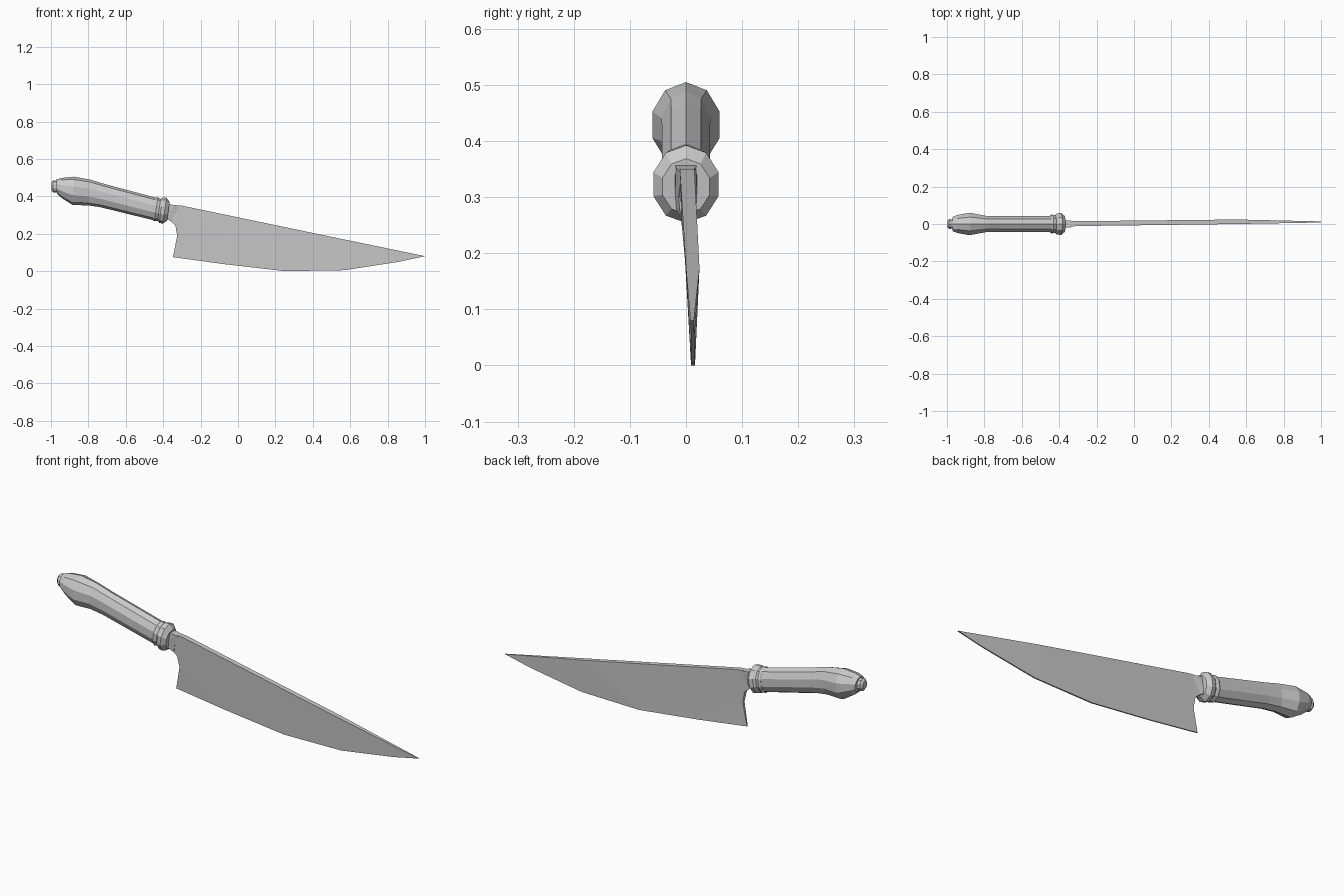
import bpy, bmesh
from math import sin, cos, pi

SIDES = 10


def finish(name, bm):
    bmesh.ops.recalc_face_normals(bm, faces=bm.faces)
    me = bpy.data.meshes.new(name)
    bm.to_mesh(me)
    bm.free()
    ob = bpy.data.objects.new(name, me)
    bpy.context.collection.objects.link(ob)
    return ob


def loft(name, sections):
    """Skin ten-sided rings given as (x, z, radius_z, radius_y, tilt)."""
    bm = bmesh.new()
    rings = []
    for x, z, rz, ry, t in sections:
        ring = []
        for i in range(SIDES):
            a = 2 * pi * i / SIDES
            up = rz * cos(a)
            ring.append(bm.verts.new((x + up * sin(t), ry * sin(a), z + up * cos(t))))
        rings.append(ring)
    for a, b in zip(rings, rings[1:]):
        for i in range(SIDES):
            j = (i + 1) % SIDES
            bm.faces.new((a[i], a[j], b[j], b[i]))
    bm.faces.new(rings[0])
    bm.faces.new(rings[-1])
    return finish(name, bm)


def plate(name, outline):
    """Close a side outline given as (x, z, centre_y, half_thickness)."""
    bm = bmesh.new()
    front = [bm.verts.new((x, c - h, z)) for x, z, c, h in outline]
    back = [bm.verts.new((x, c + h, z)) for x, z, c, h in outline]
    n = len(outline)
    sides = [bm.faces.new(front), bm.faces.new(back[::-1])]
    for i in range(n):
        j = (i + 1) % n
        bm.faces.new((front[i], front[j], back[j], back[i]))
    bmesh.ops.triangulate(bm, faces=sides)
    return finish(name, bm)


# Small end knob
loft("pommel_knob", [
    (-0.998, 0.453, 0.020, 0.017, 0.0),
    (-0.988, 0.453, 0.032, 0.027, 0.0),
    (-0.960, 0.451, 0.030, 0.026, 0.0),
])

# Grip with swollen butt, bending down to the collar
loft("grip", [
    (-0.970, 0.451, 0.038, 0.040, -0.05),
    (-0.945, 0.445, 0.053, 0.050, -0.02),
    (-0.880, 0.429, 0.076, 0.063, 0.05),
    (-0.795, 0.420, 0.069, 0.046, 0.14),
    (-0.725, 0.404, 0.063, 0.045, 0.20),
    (-0.440, 0.331, 0.060, 0.045, 0.20),
])

# Double-ringed collar
loft("collar", [
    (-0.448, 0.333, 0.060, 0.046, 0.14),
    (-0.438, 0.331, 0.065, 0.053, 0.14),
    (-0.422, 0.328, 0.059, 0.048, 0.14),
    (-0.412, 0.326, 0.068, 0.058, 0.14),
    (-0.392, 0.323, 0.070, 0.061, 0.14),
    (-0.372, 0.319, 0.050, 0.044, 0.14),
])

# Thick neck tapering into the blade
plate("neck", [
    (-0.390, 0.358, 0.000, 0.020),
    (-0.340, 0.354, 0.000, 0.018),
    (-0.305, 0.340, 0.002, 0.010),
    (-0.345, 0.300, 0.001, 0.014),
    (-0.350, 0.262, 0.000, 0.010),
    (-0.390, 0.285, 0.000, 0.020),
])

# Blade: straight spine, curved cutting edge, concave heel
plate("blade", [
    (-0.380, 0.356, 0.001, 0.014),
    (-0.300, 0.350, 0.002, 0.013),
    (0.550, 0.173, 0.012, 0.012),
    (1.000, 0.080, 0.011, 0.003),
    (0.860, 0.050, 0.012, 0.003),
    (0.570, 0.005, 0.0125, 0.0035),
    (0.250, 0.000, 0.0125, 0.0035),
    (-0.080, 0.038, 0.010, 0.003),
    (-0.348, 0.075, 0.008, 0.003),
    (-0.325, 0.190, 0.005, 0.007),
    (-0.335, 0.245, 0.003, 0.010),
    (-0.380, 0.285, 0.001, 0.013),
])
